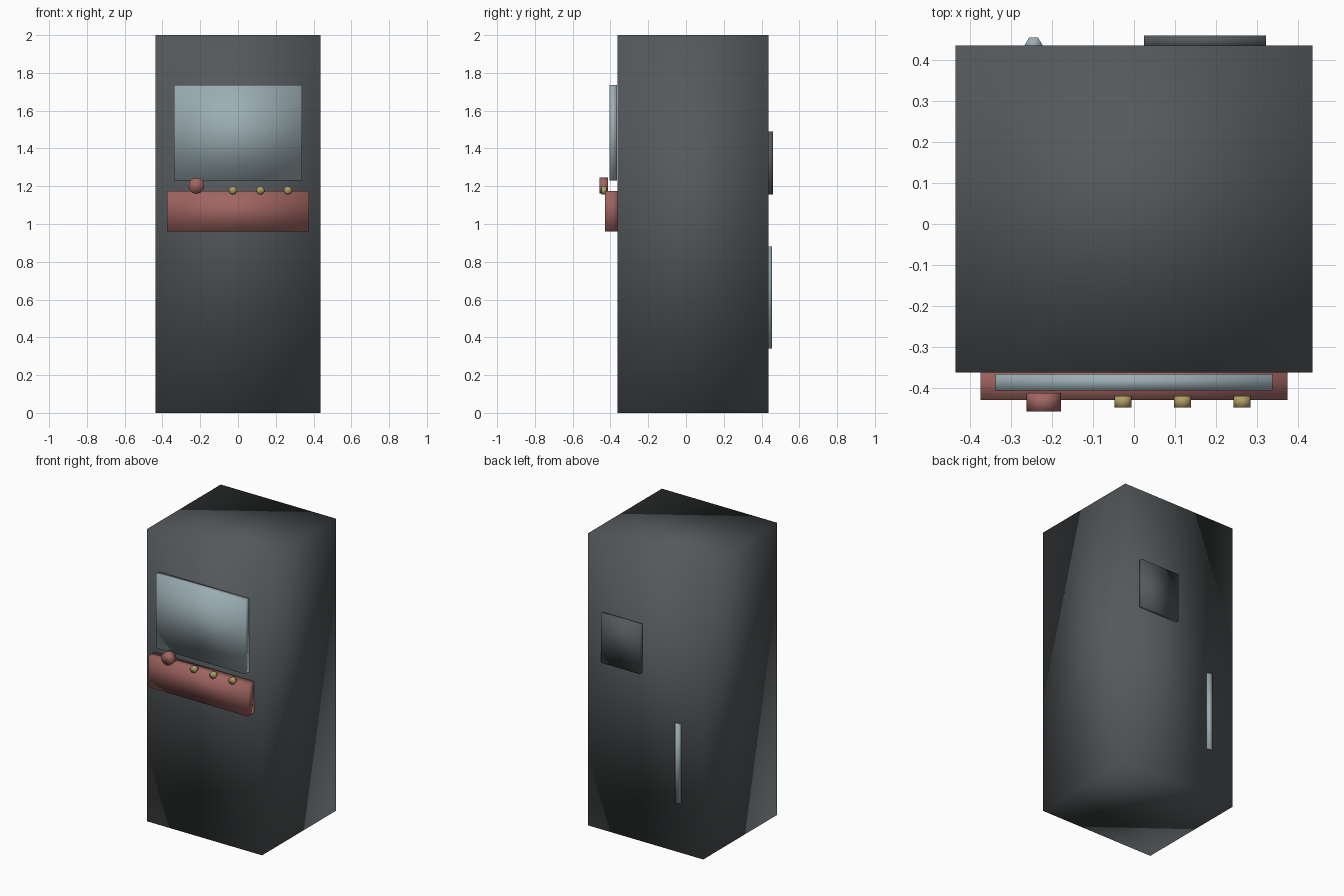
import bpy, bmesh
from math import pi
from mathutils import Matrix

old = bpy.data.objects.get("Cube")
if old:
    bpy.data.objects.remove(old, do_unlink=True)


def material(name, rgb):
    mat = bpy.data.materials.new(name)
    mat.use_nodes = True
    mat.diffuse_color = (*rgb, 1)
    mat.node_tree.nodes["Principled BSDF"].inputs["Base Color"].default_value = (*rgb, 1)
    return mat


charcoal = material("charcoal", (0.09, 0.1, 0.105))
glass = material("pale_blue_grey", (0.33, 0.42, 0.45))
red = material("dull_red", (0.35, 0.13, 0.12))
brass = material("brass_yellow", (0.42, 0.34, 0.13))


def finish(name, bm, mat):
    for face in bm.faces:
        face.smooth = True
    mesh = bpy.data.meshes.new(name)
    bm.to_mesh(mesh)
    bm.free()
    mesh.materials.append(mat)
    obj = bpy.data.objects.new(name, mesh)
    bpy.context.collection.objects.link(obj)
    return obj


def box(name, xs, ys, zs, mat):
    """Softly shaded box spanning the given ranges."""
    bm = bmesh.new()
    bmesh.ops.create_cube(bm, size=1)
    for v in bm.verts:
        for axis, (low, high) in enumerate((xs, ys, zs)):
            v.co[axis] = high if v.co[axis] > 0 else low
    return finish(name, bm, mat)


def rod(name, centre, radius, length, sides, mat, turn):
    bm = bmesh.new()
    bmesh.ops.create_cone(bm, cap_ends=True, segments=sides, radius1=radius,
                          radius2=radius, depth=length,
                          matrix=Matrix.Translation(centre) @ turn)
    return finish(name, bm, mat)


# Cabinet, screen and control panel
box("cabinet", (-0.436, 0.436), (-0.362, 0.436), (0, 2), charcoal)
box("screen", (-0.338, 0.338), (-0.406, -0.366), (1.23, 1.735), glass)
box("control_panel", (-0.375, 0.375), (-0.43, -0.36), (0.96, 1.175), red)

# Joystick knob and push buttons, facing forward
forward = Matrix.Rotation(pi / 2, 4, "X")
rod("joystick_knob", (-0.22, -0.435, 1.203), 0.042, 0.046, 12, red, forward)
for i in range(3):
    rod(f"button_{i + 1}", (-0.027 + 0.1455 * i, -0.434, 1.178), 0.022, 0.028, 10,
        brass, forward)

# Rear vent plate and upright handle half sunk in the back
box("rear_vent", (0.025, 0.322), (0.43, 0.46), (1.155, 1.49), charcoal)
rod("rear_handle", (-0.245, 0.436, 0.61), 0.022, 0.54, 6, glass,
    Matrix.Rotation(pi / 2, 4, "Z"))
